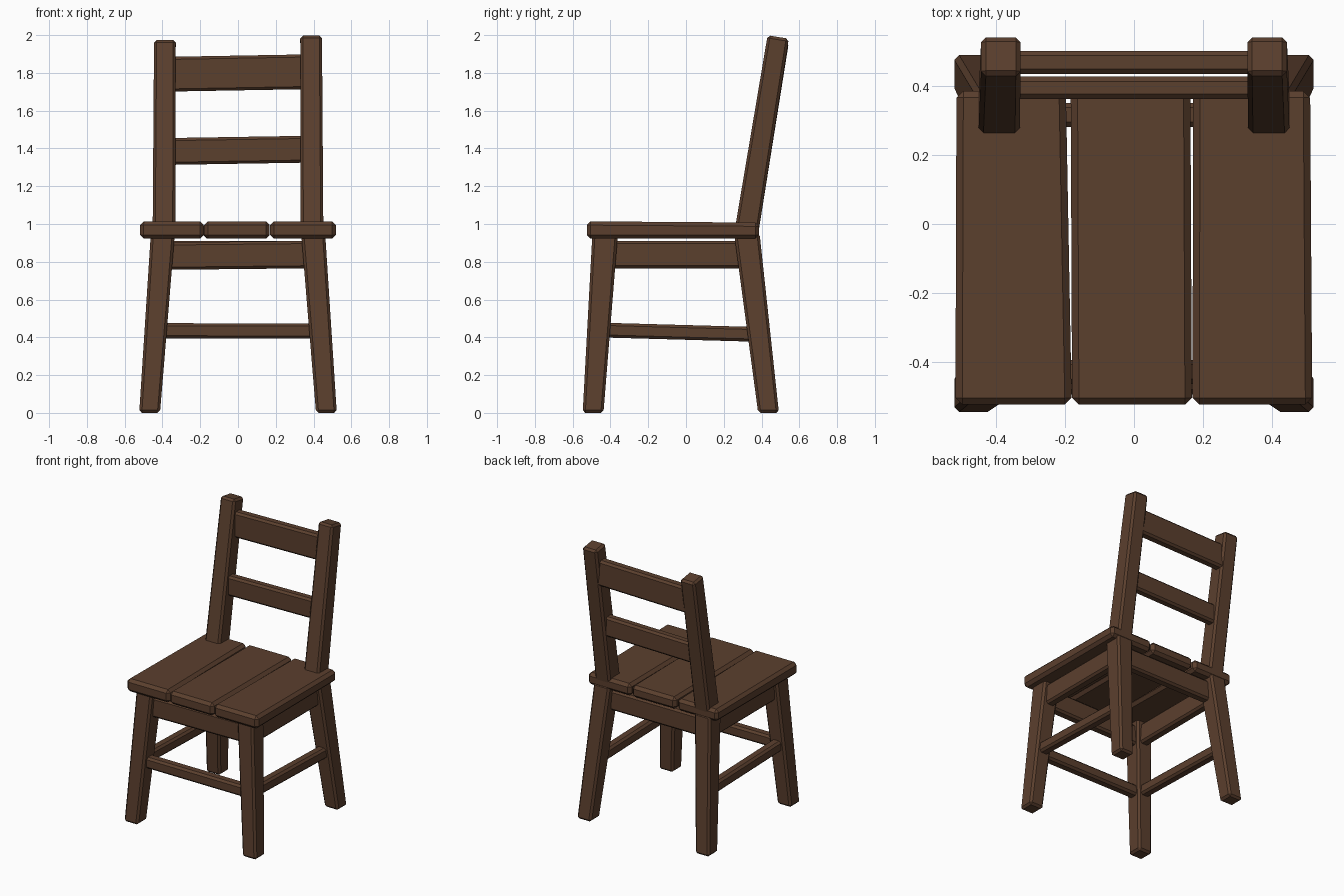
import bpy
import bmesh
from mathutils import Vector

if "Cube" in bpy.data.objects:
    bpy.data.objects.remove(bpy.data.objects["Cube"], do_unlink=True)

# One dark wood colour for everything
wood = bpy.data.materials.new("dark_brown_wood")
wood.use_nodes = True
brown = (0.105, 0.05, 0.027, 1)
wood.diffuse_color = brown
wood.node_tree.nodes["Principled BSDF"].inputs["Base Color"].default_value = brown


def beam(name, axis, start, end, size_start, size_end=None, bevel=0.014, skew=0):
    """Chamfered bar along an axis; sizes are the two cross-section widths."""
    size_end = size_end or size_start
    across = [i for i in range(3) if i != axis]
    bm = bmesh.new()
    bmesh.ops.create_cube(bm, size=1)
    for v in bm.verts:
        at_end = v.co[axis] > 0
        p = Vector(end if at_end else start)
        size = size_end if at_end else size_start
        for i, width in zip(across, size):
            p[i] += v.co[i] * width
        p.z -= skew * v.co.y
        v.co = p
    bmesh.ops.bevel(bm, geom=bm.edges[:], offset=bevel, segments=1,
                    profile=0.5, affect='EDGES', clamp_overlap=True)
    mesh = bpy.data.meshes.new(name)
    bm.to_mesh(mesh)
    bm.free()
    mesh.materials.append(wood)
    obj = bpy.data.objects.new(name, mesh)
    bpy.context.collection.objects.link(obj)
    return obj


X, Y, Z = range(3)

# Legs, back posts and side rails
for side, s, post_top in (("left", 1, 1.99), ("right", -1, 1.967)):
    foot, head = (0.11, 0.11), (0.127, 0.135)
    beam("front_leg_" + side, Z, (s * 0.468, -0.492, 0), (s * 0.398, -0.428, 0.95), foot, head)
    beam("back_leg_" + side, Z, (s * 0.468, 0.437, 0), (s * 0.398, 0.322, 0.95), foot, head)
    beam("back_post_" + side, Z, (s * 0.392, 0.317, 0.94), (s * 0.387, 0.488, post_top),
         (0.12, 0.125), (0.115, 0.112), skew=0.018)
    beam("side_apron_" + side, Y, (s * 0.405, -0.4, 0.838), (s * 0.405, 0.3, 0.838), (0.07, 0.145))
    beam("side_stretcher_" + side, Y, (s * 0.435, -0.43, 0.438), (s * 0.435, 0.36, 0.416), (0.07, 0.078))

# Rails across the width
beam("front_apron", X, (-0.38, -0.43, 0.83), (0.38, -0.43, 0.838), (0.07, 0.145))
beam("back_apron", X, (-0.38, 0.317, 0.838), (0.38, 0.317, 0.838), (0.07, 0.145))
beam("front_stretcher", X, (-0.42, -0.46, 0.435), (0.42, -0.46, 0.433), (0.07, 0.08))

# Backrest slats
beam("lower_back_slat", X, (-0.37, 0.396, 1.384), (0.37, 0.396, 1.396), (0.065, 0.142))
beam("upper_back_slat", X, (-0.37, 0.47, 1.793), (0.37, 0.47, 1.806), (0.067, 0.184))

# Seat planks, with slightly uneven gaps
planks = {
    "seat_plank_right": (-0.35, -0.357, 0.338, 0.318),
    "seat_plank_middle": (-0.006, -0.01, 0.348, 0.348),
    "seat_plank_left": (0.344, 0.342, 0.348, 0.34),
}
for name, (front_x, back_x, front_w, back_w) in planks.items():
    beam(name, Y, (front_x, -0.525, 0.968), (back_x, 0.387, 0.965),
         (front_w, 0.092), (back_w, 0.085), bevel=0.02)
